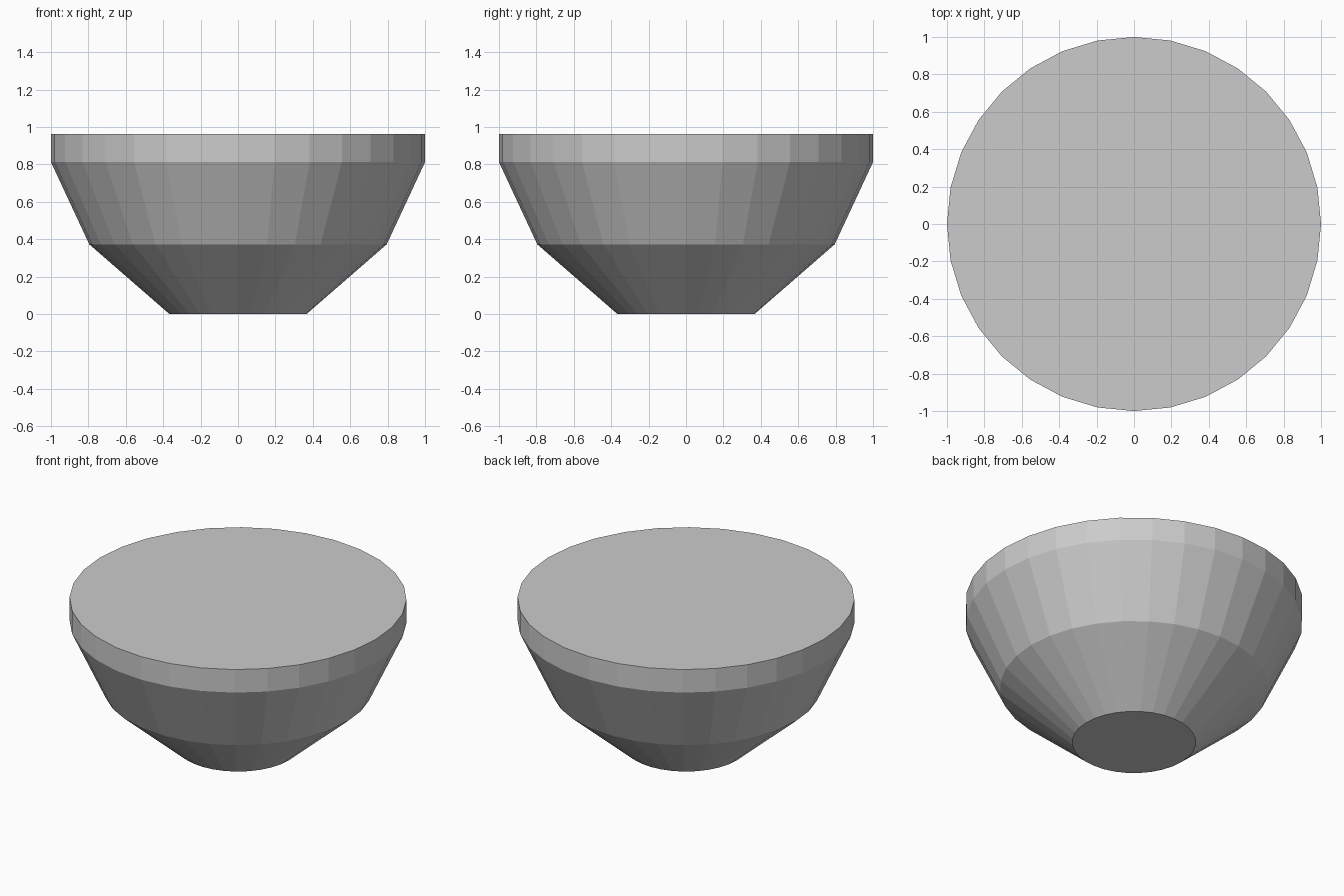
import bpy, bmesh, math

if "Cube" in bpy.data.objects:
    bpy.data.objects.remove(bpy.data.objects["Cube"])

SIDES = 32
# bowl outline: (radius, height) from foot to rim
PROFILE = [(0.367, 0.0), (0.795, 0.372), (1.0, 0.812), (1.0, 0.963)]

bm = bmesh.new()
rings = []
for r, z in PROFILE:
    rings.append([bm.verts.new((r * math.cos(2 * math.pi * i / SIDES),
                                r * math.sin(2 * math.pi * i / SIDES), z))
                  for i in range(SIDES)])

# faceted wall
for low, high in zip(rings, rings[1:]):
    for i in range(SIDES):
        j = (i + 1) % SIDES
        bm.faces.new((low[i], low[j], high[j], high[i]))

# flat underside and flat top
bm.faces.new(rings[0][::-1])
bm.faces.new(rings[-1])

mesh = bpy.data.meshes.new("bowl")
bm.to_mesh(mesh)
bm.free()
bowl = bpy.data.objects.new("bowl", mesh)
bpy.context.collection.objects.link(bowl)
